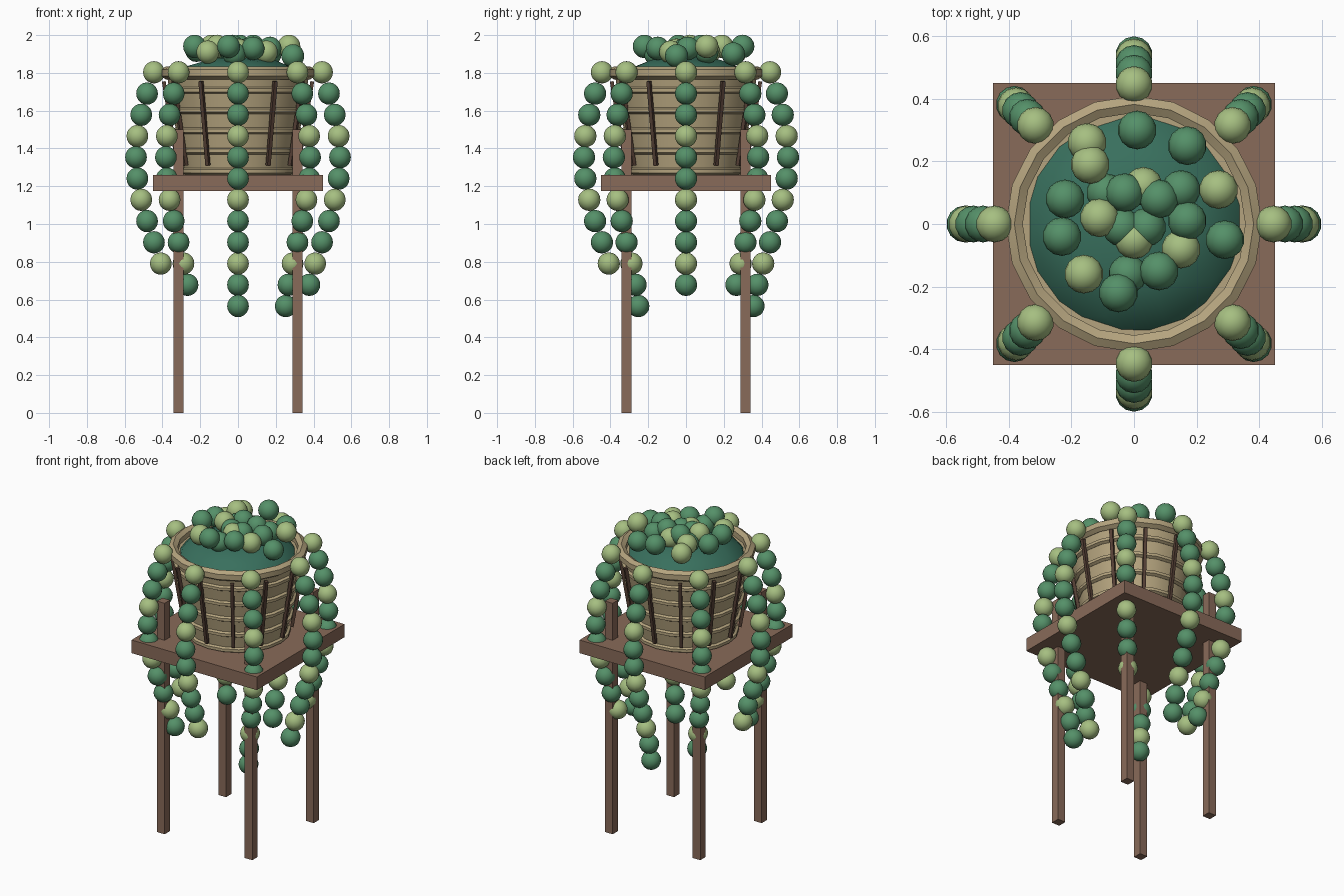
import bpy
import bmesh
from math import sin, cos, pi, tau, radians
from mathutils import Vector, Matrix

default = bpy.data.objects.get("Cube")
if default:
    bpy.data.objects.remove(default, do_unlink=True)


def material(name, rgb):
    mat = bpy.data.materials.new(name)
    mat.use_nodes = True
    color = (*rgb, 1)
    mat.diffuse_color = color
    mat.node_tree.nodes["Principled BSDF"].inputs["Base Color"].default_value = color
    return mat


wood = material("brown wood", (0.25, 0.145, 0.10))
straw = material("straw", (0.46, 0.37, 0.21))
stake_brown = material("dark brown", (0.09, 0.05, 0.035))
moss = material("deep green", (0.04, 0.16, 0.11))
leaf_dark = material("leaf green", (0.09, 0.28, 0.14))
leaf_light = material("pale green", (0.38, 0.52, 0.22))


def finish(bm, name, mats, smooth=False):
    bmesh.ops.recalc_face_normals(bm, faces=bm.faces)
    mesh = bpy.data.meshes.new(name)
    bm.to_mesh(mesh)
    bm.free()
    for mat in mats:
        mesh.materials.append(mat)
    obj = bpy.data.objects.new(name, mesh)
    bpy.context.collection.objects.link(obj)
    if smooth:
        bpy.ops.object.select_all(action="DESELECT")
        obj.select_set(True)
        bpy.context.view_layer.objects.active = obj
        bpy.ops.object.shade_smooth_by_angle(angle=radians(40))
    return obj


def box(name, center, size, mat):
    bm = bmesh.new()
    bmesh.ops.create_cube(bm, size=1, matrix=Matrix.LocRotScale(
        Vector(center), None, Vector(size)))
    return finish(bm, name, [mat])


def ring(name, radius, z, thickness, height, sides, mat, segments=20):
    """Closed hoop with a small polygonal section."""
    bm = bmesh.new()
    loops = []
    for i in range(segments):
        a = tau * i / segments
        loop = []
        for j in range(sides):
            b = tau * (j + 0.5) / sides
            r = radius + thickness * cos(b)
            loop.append(bm.verts.new((r * cos(a), r * sin(a), z + height * sin(b))))
        loops.append(loop)
    for i, loop in enumerate(loops):
        following = loops[(i + 1) % segments]
        for j in range(sides):
            k = (j + 1) % sides
            bm.faces.new((loop[j], following[j], following[k], loop[k]))
    return finish(bm, name, [mat], smooth=True)


def leaves(name, beads, radius):
    """Round leaves; each bead is (position, is_light)."""
    bm = bmesh.new()
    for position, light in beads:
        made = bmesh.ops.create_uvsphere(
            bm, u_segments=14, v_segments=10, radius=radius,
            matrix=Matrix.Translation(position))
        for face in {f for v in made["verts"] for f in v.link_faces}:
            face.material_index = int(light)
    return finish(bm, name, [leaf_dark, leaf_light], smooth=True)


# Stand: square board and four posts rising through it
box("stand_board", (0, 0, 1.217), (0.9, 0.9, 0.085), wood)
for sx, side in ((-1, "right"), (1, "left")):
    for sy, end in ((-1, "front"), (1, "back")):
        box(f"{end}_{side}_leg", (sx * 0.315, sy * 0.315, 0.75),
            (0.055, 0.055, 1.5), wood)

# Basket body
BOTTOM, TOP = 1.26, 1.78


def basket_radius(z):
    return 0.29 + 0.085 * (z - BOTTOM) / (TOP - BOTTOM)


bm = bmesh.new()
bmesh.ops.create_cone(bm, cap_ends=True, segments=20, radius1=basket_radius(BOTTOM),
                      radius2=basket_radius(TOP), depth=TOP - BOTTOM,
                      matrix=Matrix.Translation((0, 0, (BOTTOM + TOP) / 2)))
finish(bm, "basket_body", [straw], smooth=True)

# Basket hoops and rim
for i in range(5):
    z = 1.28 + 0.107 * i
    ring(f"basket_hoop_{i + 1}", basket_radius(z), z, 0.02, 0.018, 6, straw)
ring("basket_rim", 0.382, 1.80, 0.031, 0.034, 6, straw)

# Upright stakes around the basket
bm = bmesh.new()
for i in range(12):
    a = tau * i / 12
    foot, head = (Vector((r * cos(a), r * sin(a), z))
                  for r, z in ((0.319, 1.31), (0.393, 1.755)))
    axis = head - foot
    turn = Matrix.Rotation(a, 4, "Z") @ Matrix.Rotation(
        Vector((0, 0, 1)).angle(axis), 4, "Y")
    bmesh.ops.create_cube(bm, size=1, matrix=Matrix.Translation((foot + head) / 2)
                          @ turn @ Matrix.Diagonal((0.02, 0.02, axis.length, 1)))
finish(bm, "basket_stakes", [stake_brown])

# Domed foliage bed
bm = bmesh.new()
bmesh.ops.create_icosphere(bm, subdivisions=2, radius=1, matrix=Matrix.Translation(
    (0, 0, 1.75)) @ Matrix.Diagonal((0.365, 0.365, 0.14, 1)))
finish(bm, "foliage_bed", [moss], smooth=True)

# Leaf cluster on top
dark_spots = [(0.01, 0.3, 1.94), (0.17, 0.25, 1.9), (-0.22, 0.08, 1.92),
              (-0.23, -0.04, 1.94), (-0.05, -0.22, 1.94), (0.08, -0.15, 1.93),
              (0.29, -0.05, 1.89), (0.17, 0.01, 1.93), (-0.03, 0.1, 1.94),
              (0.08, 0.08, 1.94), (0.15, 0.11, 1.91), (-0.02, -0.16, 1.9),
              (-0.09, 0.1, 1.9), (-0.04, -0.01, 1.92), (0.04, -0.01, 1.92)]
light_spots = [(-0.15, 0.26, 1.91), (-0.14, 0.19, 1.94), (0.27, 0.11, 1.94),
               (-0.16, -0.16, 1.91), (-0.11, 0.02, 1.94), (0.15, -0.08, 1.91),
               (0.03, 0.12, 1.91), (0, -0.05, 1.92)]
leaves("top_leaves", [(p, False) for p in dark_spots]
       + [(p, True) for p in light_spots], 0.062)

# Eight trailing vines that bow outward then curl back in
for n, count in enumerate((11, 10, 12, 11, 10, 11, 10, 12)):
    a = tau * n / 8
    beads = []
    for i in range(count):
        r = 0.445 + 0.095 * sin(pi * i / 8)
        beads.append((Vector((r * cos(a), r * sin(a), 1.803 - 0.1125 * i)), i % 3 == 0))
    leaves(f"trailing_vine_{n + 1}", beads, 0.059)
